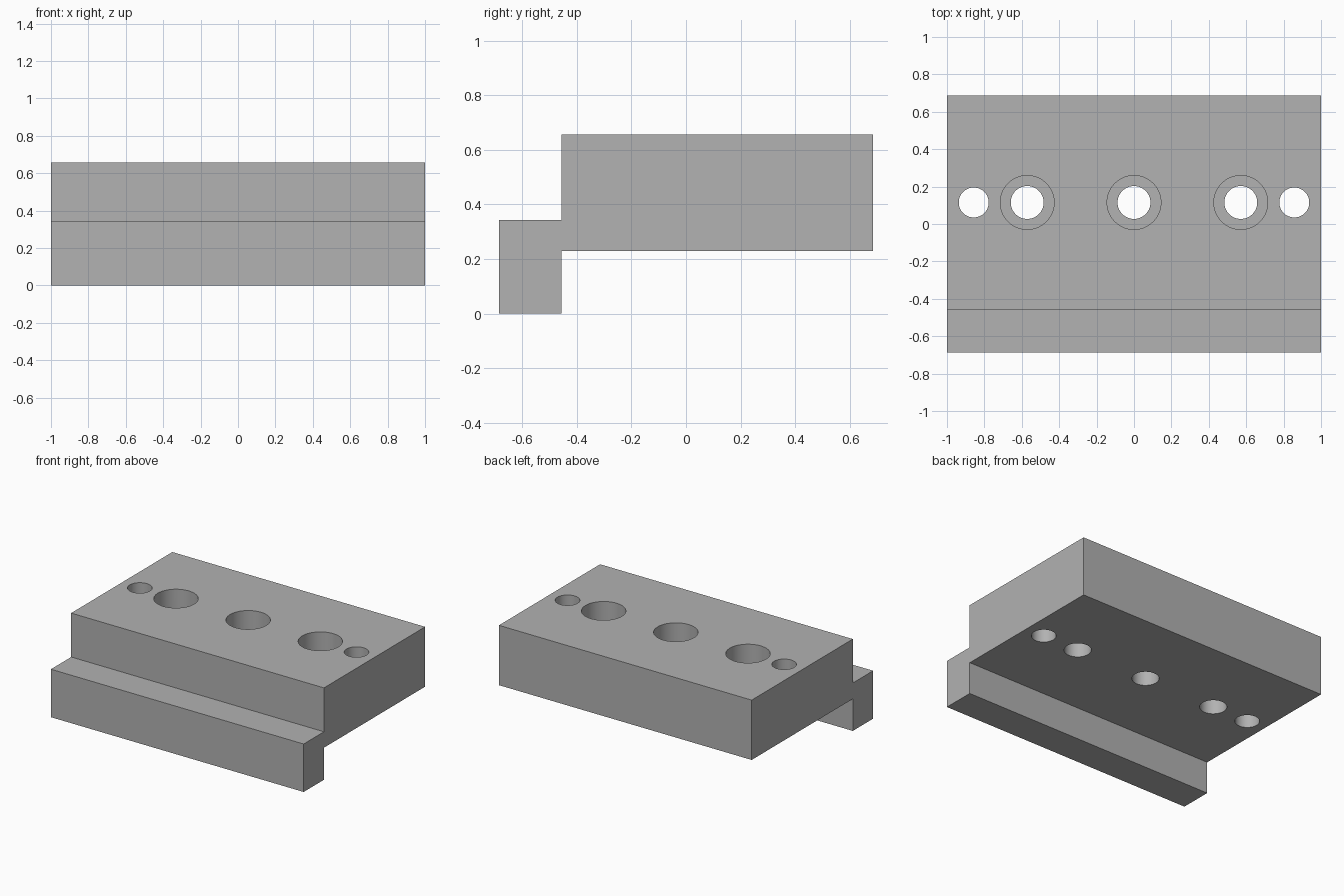
import bpy
import bmesh
from math import radians

default = bpy.data.objects.get("Cube")
if default:
    bpy.data.objects.remove(default, do_unlink=True)

# Single plain grey
grey = bpy.data.materials.new("plain_grey")
grey.use_nodes = True
colour = (0.445, 0.445, 0.445, 1)
grey.diffuse_color = colour
grey.node_tree.nodes["Principled BSDF"].inputs["Base Color"].default_value = colour

TOP = 0.657
HOLE_Y = 0.115


def extrude_profile(name, profile, half_width):
    """Extrude a (y, z) outline across x."""
    bm = bmesh.new()
    face = bm.faces.new([bm.verts.new((-half_width, y, z)) for y, z in profile])
    moved = bmesh.ops.extrude_face_region(bm, geom=[face])["geom"]
    bmesh.ops.translate(bm, vec=(2 * half_width, 0, 0),
                        verts=[v for v in moved if isinstance(v, bmesh.types.BMVert)])
    bmesh.ops.recalc_face_normals(bm, faces=bm.faces)
    mesh = bpy.data.meshes.new(name)
    bm.to_mesh(mesh)
    bm.free()
    obj = bpy.data.objects.new(name, mesh)
    bpy.context.collection.objects.link(obj)
    mesh.materials.append(grey)
    return obj


def drill(obj, name, x, radius, bottom):
    """Cut a round hole from above the top face down to bottom."""
    height = TOP + 0.1 - bottom
    bpy.ops.mesh.primitive_cylinder_add(vertices=64, radius=radius, depth=height,
                                        location=(x, HOLE_Y, bottom + height / 2))
    cutter = bpy.context.object
    cutter.name = name
    cutter.data.materials.append(grey)
    mod = obj.modifiers.new(name, "BOOLEAN")
    mod.operation = "DIFFERENCE"
    mod.solver = "EXACT"
    mod.object = cutter
    bpy.ops.object.select_all(action="DESELECT")
    obj.select_set(True)
    bpy.context.view_layer.objects.active = obj
    bpy.ops.object.modifier_apply(modifier=name)
    bpy.data.objects.remove(cutter, do_unlink=True)


# Thick plate with a lower front lip, as one stepped profile
plate = extrude_profile("stepped_mounting_plate", [
    (-0.686, 0), (-0.457, 0), (-0.457, 0.229), (0.686, 0.229),
    (0.686, TOP), (-0.457, TOP), (-0.457, 0.343), (-0.686, 0.343)], 1)

# Counterbored screw holes
for x in (-0.571, 0, 0.571):
    drill(plate, "screw_hole_cutter", x, 0.088, 0.1)
    drill(plate, "counterbore_cutter", x, 0.144, TOP - 0.2)

# Plain dowel holes at the ends
for x in (-0.857, 0.857):
    drill(plate, "dowel_hole_cutter", x, 0.08, 0.1)

bpy.ops.object.shade_smooth_by_angle(angle=radians(30))
